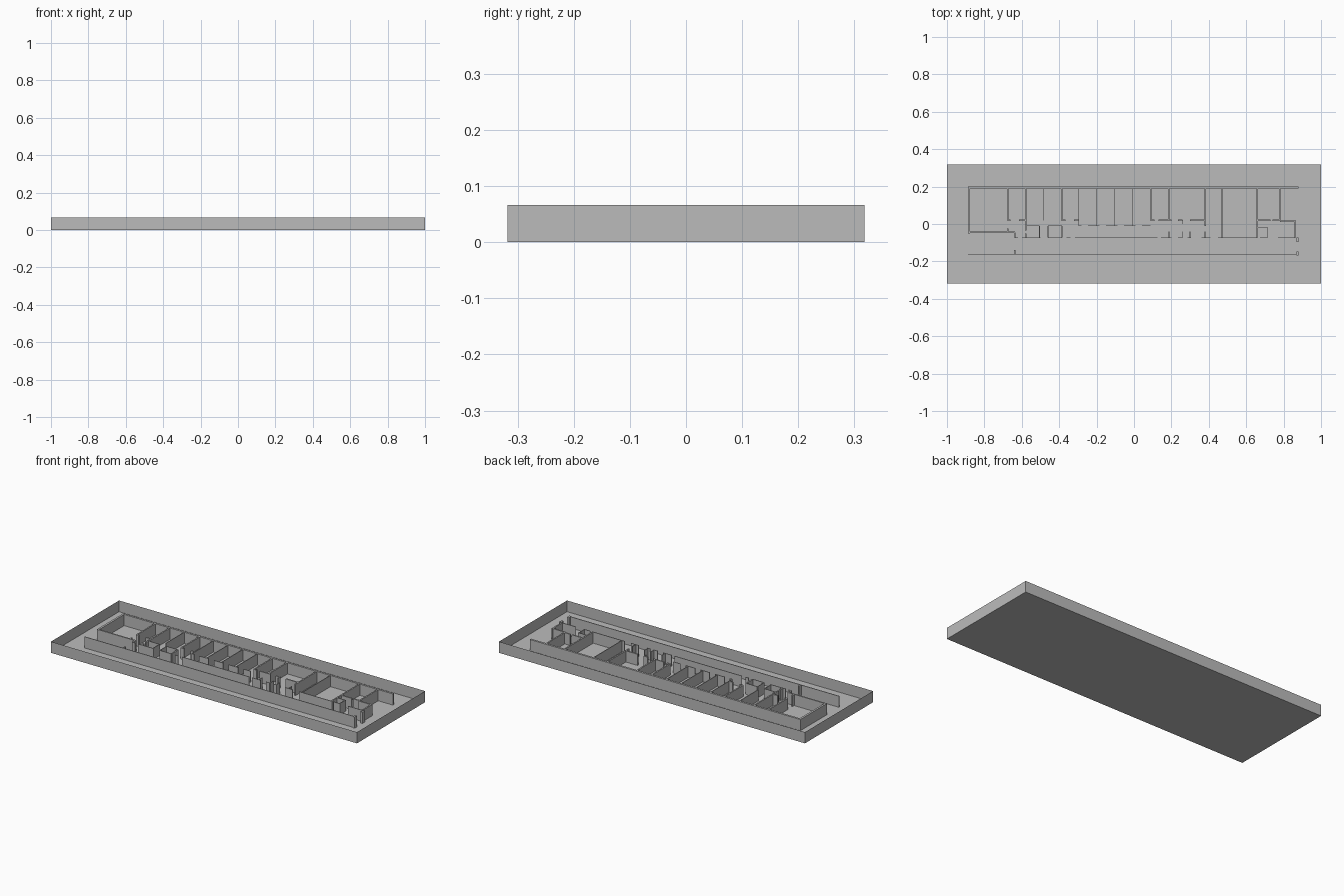
import bpy
import bmesh

if "Cube" in bpy.data.objects:
    bpy.data.objects.remove(bpy.data.objects["Cube"], do_unlink=True)

# One plain grey for the whole building
grey = bpy.data.materials.new("plain_grey")
grey.use_nodes = True
colour = (0.5, 0.5, 0.5, 1)
grey.diffuse_color = colour
grey.node_tree.nodes["Principled BSDF"].inputs["Base Color"].default_value = colour

HEIGHT = 0.066
HALF_DEPTH = 0.318
BACK = 0.195
ROOM = 0.02
CELL = -0.01
HALL = -0.073
THICK, MEDIUM, THIN = 0.012, 0.008, 0.004


def finish(name, bm):
    """Turn a bmesh into a named, coloured object."""
    mesh = bpy.data.meshes.new(name)
    bm.to_mesh(mesh)
    bm.free()
    mesh.materials.append(grey)
    obj = bpy.data.objects.new(name, mesh)
    bpy.context.collection.objects.link(obj)
    return obj


def add_box(bm, left, right, front, back):
    """Add one full-height wall block standing on the floor."""
    verts = bmesh.ops.create_cube(bm, size=1)["verts"]
    bmesh.ops.scale(bm, verts=verts, vec=(right - left, back - front, HEIGHT))
    centre = ((left + right) / 2, (front + back) / 2, HEIGHT / 2)
    bmesh.ops.translate(bm, verts=verts, vec=centre)


def walls_across(name, y, spans, thickness=THIN):
    """Walls running left to right, with door gaps between the spans."""
    bm = bmesh.new()
    for left, right in spans:
        add_box(bm, left, right, y - thickness / 2, y + thickness / 2)
    return finish(name, bm)


def walls_along(name, places, front, back, thickness=THIN):
    """Walls running front to back at each of the given places."""
    bm = bmesh.new()
    for x in places:
        add_box(bm, x - thickness / 2, x + thickness / 2, front, back)
    return finish(name, bm)


# Open tray: floor and thin perimeter walls
bm = bmesh.new()
verts = bmesh.ops.create_cube(bm, size=1)["verts"]
bmesh.ops.scale(bm, verts=verts, vec=(2, 2 * HALF_DEPTH, HEIGHT))
bmesh.ops.translate(bm, verts=verts, vec=(0, 0, HEIGHT / 2))
lid = [face for face in bm.faces if face.normal.z > 0.5]
bmesh.ops.delete(bm, geom=lid, context="FACES_ONLY")
finish("tray", bm)

# Outer walls of the building
walls_across("back_wall", BACK, [(-0.888, 0.88)], THICK)
walls_across("front_wall", -0.162, [(-0.888, 0.88)], THIN)
walls_along("right_end_wall", [-0.882], -0.05, BACK, THICK)
walls_across("right_room_front", -0.045, [(-0.888, -0.635)], MEDIUM)
walls_along("right_room_return", [-0.638], HALL, -0.045, MEDIUM)
walls_along("left_end_wall", [0.862], HALL, ROOM, MEDIUM)
walls_across("left_end_step", 0.014, [(0.78, 0.866)], MEDIUM)

# Room dividers reaching forward from the back wall
walls_along("room_dividers", [-0.675, -0.385, 0.09, 0.187, 0.78],
            ROOM, BACK, MEDIUM)
walls_along("short_divider", [-0.485], ROOM, BACK)
walls_along("deep_divider", [-0.58], -0.035, BACK, MEDIUM)
walls_along("side_divider", [0.38], CELL, BACK, MEDIUM)
walls_along("long_dividers", [0.47], HALL, BACK)
walls_along("left_long_divider", [0.66], HALL, BACK, MEDIUM)
cells = [-0.295 + 0.096 * i for i in range(5)]
walls_along("cell_dividers", cells[:-1], CELL, BACK)

# Room fronts with door gaps
walls_across("room_fronts", ROOM, [
    (-0.675, -0.66), (-0.615, -0.58), (-0.385, -0.365), (-0.32, -0.295),
    (0.09, 0.11), (0.13, 0.2), (0.235, 0.26), (0.3, 0.38),
    (0.66, 0.73), (0.74, 0.78)], MEDIUM)
cell_fronts = []
for start, end in zip(cells, cells[1:]):
    cell_fronts += [(start, start + 0.015), (start + 0.05, end)]
walls_across("cell_fronts", CELL, cell_fronts)
walls_across("closet_fronts", CELL, [(-0.58, -0.505), (-0.46, -0.385)])

# Corridor wall with its door gaps
walls_across("corridor_wall", HALL, [
    (-0.638, -0.62), (-0.6, -0.5), (-0.46, -0.385), (-0.36, -0.34),
    (-0.315, 0.125), (0.145, 0.2), (0.235, 0.26), (0.285, 0.305),
    (0.36, 0.41), (0.45, 0.66), (0.675, 0.715), (0.77, 0.862)])

# Short partitions between the rooms and the corridor
walls_along("closet_sides", [-0.505, -0.46], HALL, CELL)
walls_along("closet_left_side", [-0.385], HALL, CELL, MEDIUM)
walls_along("lobby_stubs", [0.187, 0.26, 0.3, 0.38], HALL, -0.04)
walls_along("door_stubs", [-0.675], -0.045, -0.025, MEDIUM)
walls_along("closet_stub", [-0.58], HALL, -0.05, MEDIUM)
walls_along("lobby_stub", [0.26], 0, ROOM)
walls_along("booth_side", [0.715], HALL, -0.02)
walls_across("booth_back", -0.02, [(0.66, 0.717)])

# Pillars beside the corridor
walls_along("left_back_pillar", [0.874], -0.095, HALL, THICK)
walls_along("left_front_pillar", [0.874], -0.168, -0.148, THICK)
walls_along("right_pillar", [-0.638], -0.162, -0.14, MEDIUM)
